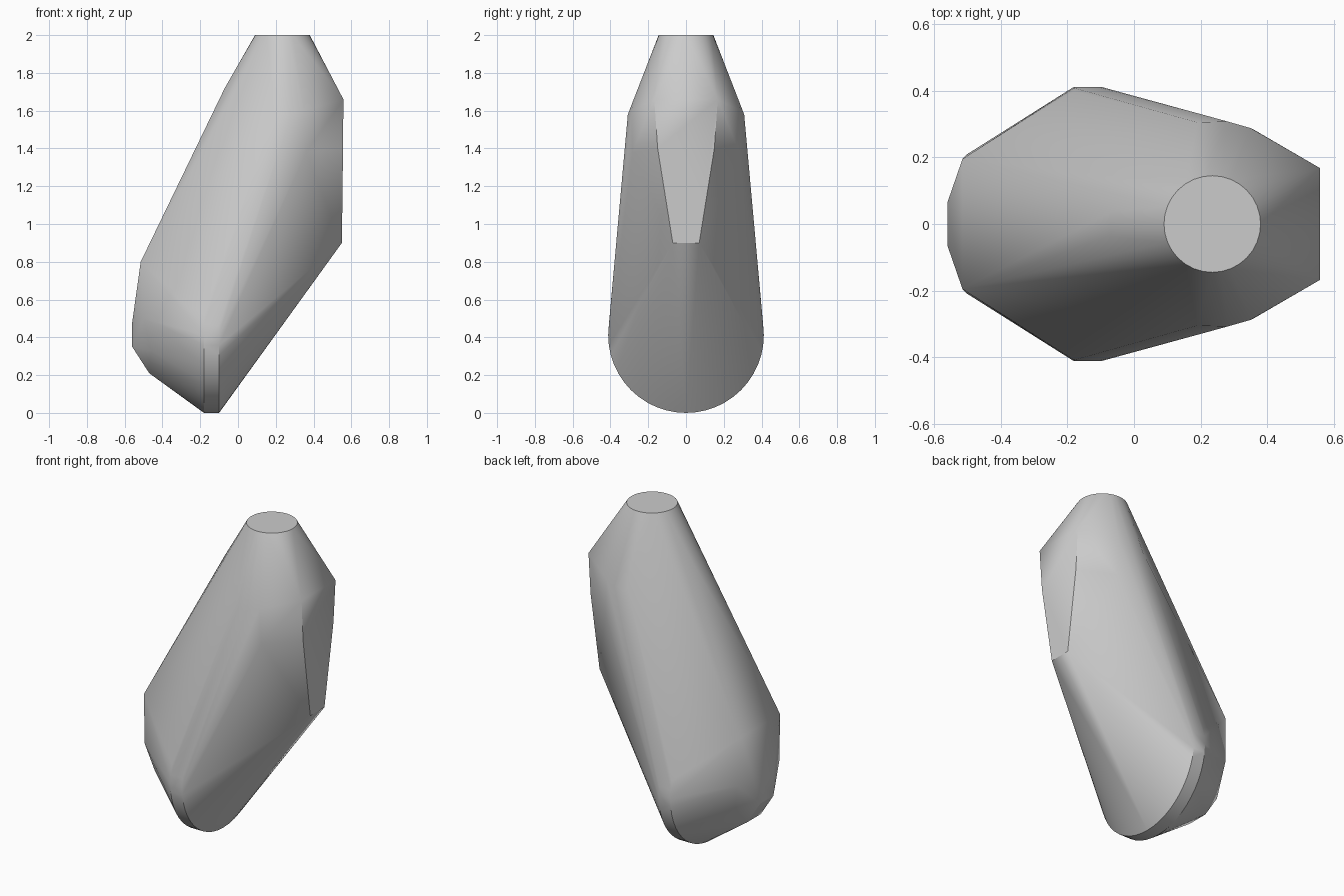
import bpy, bmesh, math

# Remove the default cube only
cube = bpy.data.objects.get("Cube")
if cube:
    bpy.data.objects.remove(cube, do_unlink=True)


def ring(n, r, place):
    """Points of a circle, put in space by place(u, v)."""
    step = math.tau / n
    return [place(r * math.cos(i * step), r * math.sin(i * step)) for i in range(n)]


def mirrored(points):
    """Each point with its twin across the xz plane."""
    return [(x, s * y, z) for x, y, z in points for s in (-1, 1)]


# Flat round top and the thick rounded foot disc
points = ring(32, 0.145, lambda u, v: (0.235 + u, v, 2.0))
for x in (-0.18, -0.10):
    points += ring(48, 0.412, lambda u, v: (x, u, 0.412 + v))

# Tapered end plate
points += mirrored([(0.55, 0.07, 0.9), (0.556, 0.15, 1.4), (0.558, 0.168, 1.66)])
# Shoulders on both sides
points += mirrored([(0.19, 0.305, 1.58), (0.28, 0.308, 1.58), (0.35, 0.288, 1.6),
                    (0.36, 0.283, 1.38)])
# Sloping back ridge
points += mirrored([(-0.07, 0.035, 1.72)])
# Rounded heel
points += mirrored([(-0.515, 0.195, 0.8), (-0.5, 0.21, 0.5), (-0.56, 0.065, 0.48),
                    (-0.56, 0.065, 0.35), (-0.47, 0.07, 0.21), (-0.46, 0.17, 0.33)])

# Wrap all the parts in one convex shell
bm = bmesh.new()
for p in points:
    bm.verts.new(p)
hull = bmesh.ops.convex_hull(bm, input=bm.verts)
loose = {g for g in hull["geom_interior"] + hull["geom_unused"]
         if isinstance(g, bmesh.types.BMVert)}
bmesh.ops.delete(bm, geom=list(loose), context="VERTS")
bmesh.ops.dissolve_limit(bm, angle_limit=math.radians(0.5),
                         verts=bm.verts, edges=bm.edges)
bmesh.ops.recalc_face_normals(bm, faces=bm.faces)
mesh = bpy.data.meshes.new("shell_body")
bm.to_mesh(mesh)
bm.free()

body = bpy.data.objects.new("shell_body", mesh)
bpy.context.collection.objects.link(body)

# Plain grey material
grey = bpy.data.materials.new("plain_grey")
grey.use_nodes = True
colour = (0.6, 0.6, 0.6, 1.0)
grey.diffuse_color = colour
grey.node_tree.nodes["Principled BSDF"].inputs["Base Color"].default_value = colour
mesh.materials.append(grey)

# Smooth shading with crisp edges
bpy.ops.object.select_all(action="DESELECT")
body.select_set(True)
bpy.context.view_layer.objects.active = body
bpy.ops.object.shade_smooth_by_angle(angle=math.radians(30))
